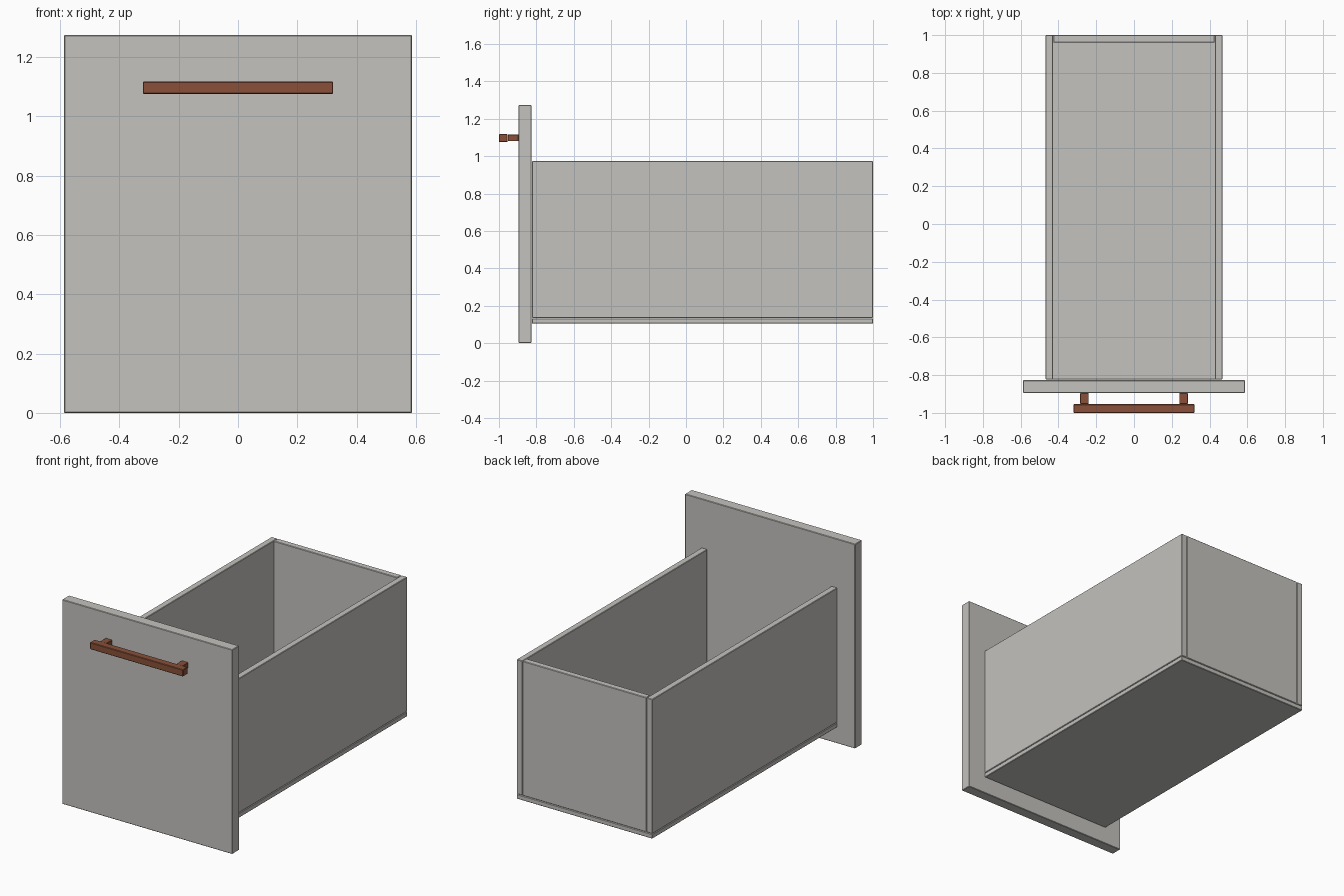
import bpy

cube = bpy.data.objects.get("Cube")
if cube:
    bpy.data.objects.remove(cube, do_unlink=True)


def material(name, colour):
    mat = bpy.data.materials.new(name)
    mat.use_nodes = True
    mat.diffuse_color = colour
    bsdf = next(n for n in mat.node_tree.nodes if n.type == 'BSDF_PRINCIPLED')
    bsdf.inputs["Base Color"].default_value = colour
    return mat


grey = material("warm_grey_board", (0.55, 0.54, 0.515, 1))
brown = material("brown_handle", (0.25, 0.08, 0.04, 1))


def board(name, low, high, mat, bevel=0.003):
    """Box between two corners with finely eased edges."""
    centre = [(a + b) / 2 for a, b in zip(low, high)]
    bpy.ops.mesh.primitive_cube_add(size=1, location=centre)
    obj = bpy.context.object
    obj.name = name
    obj.scale = [b - a for a, b in zip(low, high)]
    bpy.ops.object.transform_apply(location=False, rotation=False, scale=True)
    obj.data.materials.append(mat)
    mod = obj.modifiers.new("eased_edges", 'BEVEL')
    mod.width = bevel
    mod.segments = 1
    return obj


# Dimensions shared by the drawer box
half_w = 0.468
thick = 0.04
box_front, box_back = -0.823, 1.0
floor_z, wall_z, rim_z = 0.104, 0.135, 0.973

# Drawer front
board("front_panel", (-0.587, -0.895, 0), (0.587, -0.827, 1.274), grey)

# Drawer box
board("bottom_panel", (-half_w, box_front, floor_z),
      (half_w, box_back, wall_z - 0.002), grey)
board("back_panel", (thick - half_w + 0.002, box_back - thick, wall_z),
      (half_w - thick - 0.002, box_back, rim_z), grey)
for side, sign in (("left", 1), ("right", -1)):
    x = sorted((sign * half_w, sign * (half_w - thick)))
    board(side + "_side_panel", (x[0], box_front, wall_z),
          (x[1], box_back, rim_z), grey)

    # Handle post
    x = sorted((sign * 0.24, sign * 0.285))
    board(side + "_handle_post", (x[0], -0.953, 1.08),
          (x[1], -0.895, 1.115), brown, 0.002)

# Handle bar
board("handle_bar", (-0.321, -1.0, 1.075), (0.321, -0.954, 1.118), brown)
